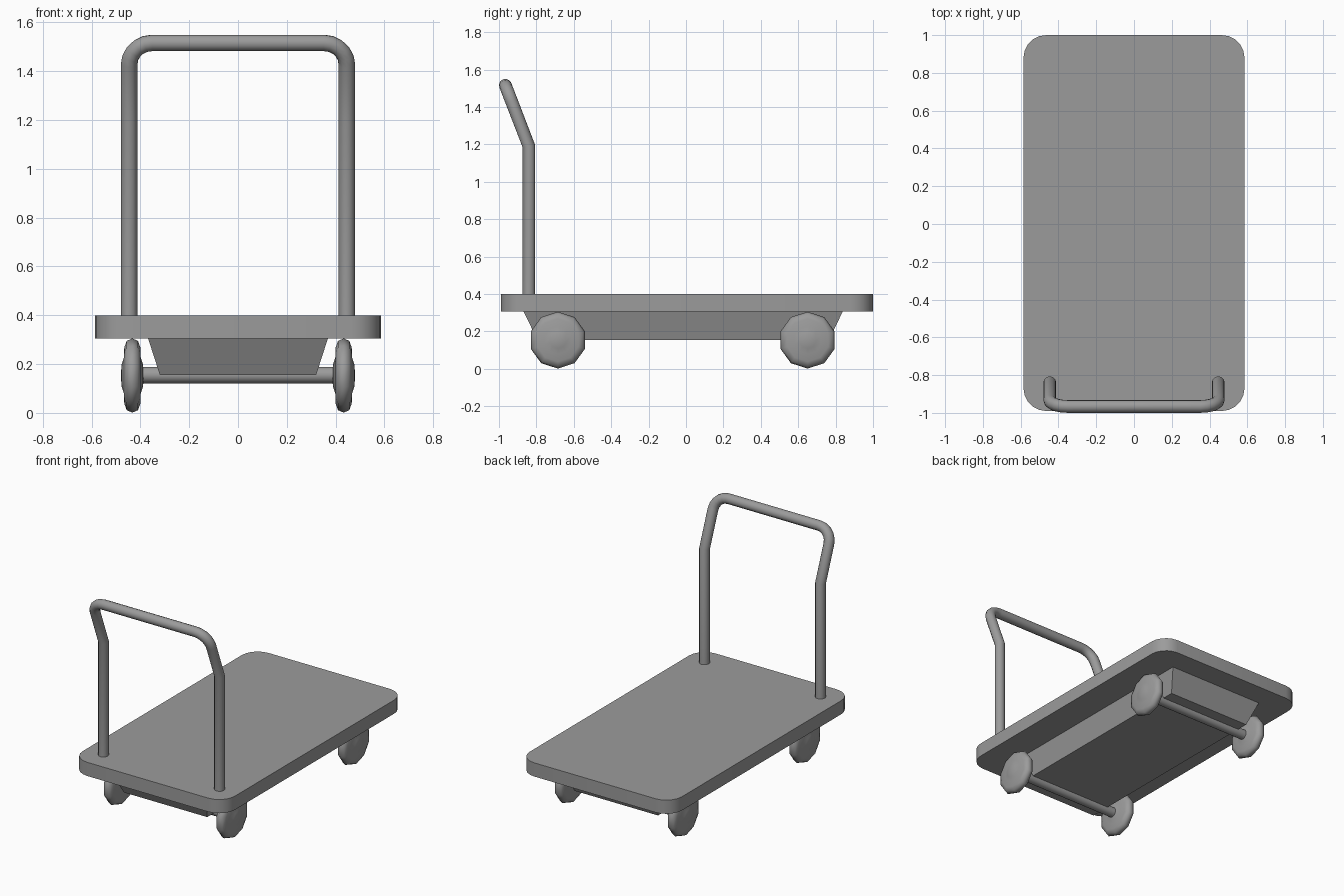
import bpy
import bmesh
from math import radians, sin, cos, pi
from mathutils import Vector, Matrix

if "Cube" in bpy.data.objects:
    bpy.data.objects.remove(bpy.data.objects["Cube"], do_unlink=True)

GREY = (0.33, 0.33, 0.33, 1)
grey = bpy.data.materials.new("plain grey")
grey.use_nodes = True
grey.diffuse_color = GREY
grey.node_tree.nodes["Principled BSDF"].inputs["Base Color"].default_value = GREY


def select_only(obj):
    bpy.ops.object.select_all(action="DESELECT")
    obj.select_set(True)
    bpy.context.view_layer.objects.active = obj


def finish(name, bm, angle=35):
    bmesh.ops.recalc_face_normals(bm, faces=bm.faces)
    mesh = bpy.data.meshes.new(name)
    bm.to_mesh(mesh)
    bm.free()
    mesh.materials.append(grey)
    obj = bpy.data.objects.new(name, mesh)
    bpy.context.collection.objects.link(obj)
    select_only(obj)
    bpy.ops.object.shade_smooth_by_angle(angle=radians(angle))
    return obj


# Deck: a slab with rounded corners
W, BACK, FRONT, LOW, HIGH = 0.585, 1.0, -0.99, 0.305, 0.40
bm = bmesh.new()
bmesh.ops.create_cube(bm, size=1)
for v in bm.verts:
    v.co = (v.co.x * 2 * W,
            BACK if v.co.y > 0 else FRONT,
            HIGH if v.co.z > 0 else LOW)
uprights = [e for e in bm.edges
            if abs(e.verts[0].co.z - e.verts[1].co.z) > 0.01]
bmesh.ops.bevel(bm, geom=uprights, offset=0.12, offset_type="OFFSET",
                segments=5, profile=0.5, affect="EDGES")
finish("deck", bm)

# Tapered tray under the deck
bm = bmesh.new()
bmesh.ops.create_cube(bm, size=1)
for v in bm.verts:
    top = v.co.z > 0
    half_x, half_y = (0.37, 0.855) if top else (0.32, 0.78)
    v.co = (half_x if v.co.x > 0 else -half_x,
            (half_y if v.co.y > 0 else -half_y) - 0.015,
            0.31 if top else 0.155)
finish("under_tray", bm)

# Wheels: ten-sided lathed discs with a domed hub, joined by axles
WHEEL_Z, WHEEL_X = 0.153, 0.433
half = [(0.047, 0), (0.044, 0.045), (0.034, 0.075), (0.033, 0.115),
        (0.023, 0.142), (0, 0.152)]
profile = half + [(-x, r) for x, r in reversed(half[:-1])]


def wheel(name, x, y):
    bm = bmesh.new()
    verts = [bm.verts.new((off, 0, r)) for off, r in profile]
    edges = [bm.edges.new(pair) for pair in zip(verts, verts[1:])]
    bmesh.ops.spin(bm, geom=verts + edges, cent=(0, 0, 0), axis=(1, 0, 0),
                   angle=2 * pi, steps=10, use_merge=True)
    bmesh.ops.remove_doubles(bm, verts=bm.verts, dist=0.0005)
    bmesh.ops.translate(bm, verts=bm.verts, vec=(x, y, WHEEL_Z))
    finish(name, bm, 50)


for end, y in (("front", -0.685), ("back", 0.65)):
    for side, s in (("left", 1), ("right", -1)):
        wheel(f"{end}_{side}_wheel", s * WHEEL_X, y)
    bm = bmesh.new()
    place = Matrix.Translation((0, y, WHEEL_Z + 0.002)) @ Matrix.Rotation(pi / 2, 4, "Y")
    bmesh.ops.create_cone(bm, cap_ends=True, segments=16, radius1=0.034,
                          radius2=0.034, depth=2 * WHEEL_X, matrix=place)
    finish(f"{end}_axle", bm)

# Push handle: bent tube leaning outward above the knee
X, BEND = 0.446, 0.095
knee, crest = Vector((X, -0.84, 1.19)), Vector((X, -0.966, 1.516))
lean = (crest - knee).normalized()
side_path = [Vector((X, -0.84, 0.36)), knee]
for i in range(6):
    a = i / 5 * pi / 2
    side_path.append(crest - lean * BEND * (1 - sin(a))
                     - Vector((BEND * (1 - cos(a)), 0, 0)))
path = side_path + [Vector((-p.x, p.y, p.z)) for p in reversed(side_path)]

curve = bpy.data.curves.new("push_handle", "CURVE")
curve.dimensions = "3D"
curve.bevel_depth = 0.034
curve.bevel_resolution = 4
curve.use_fill_caps = True
spline = curve.splines.new("POLY")
spline.points.add(len(path) - 1)
for point, co in zip(spline.points, path):
    point.co = (*co, 1)
curve.materials.append(grey)
handle = bpy.data.objects.new("push_handle", curve)
bpy.context.collection.objects.link(handle)
select_only(handle)
bpy.ops.object.convert(target="MESH")
bpy.ops.object.shade_smooth_by_angle(angle=radians(40))
